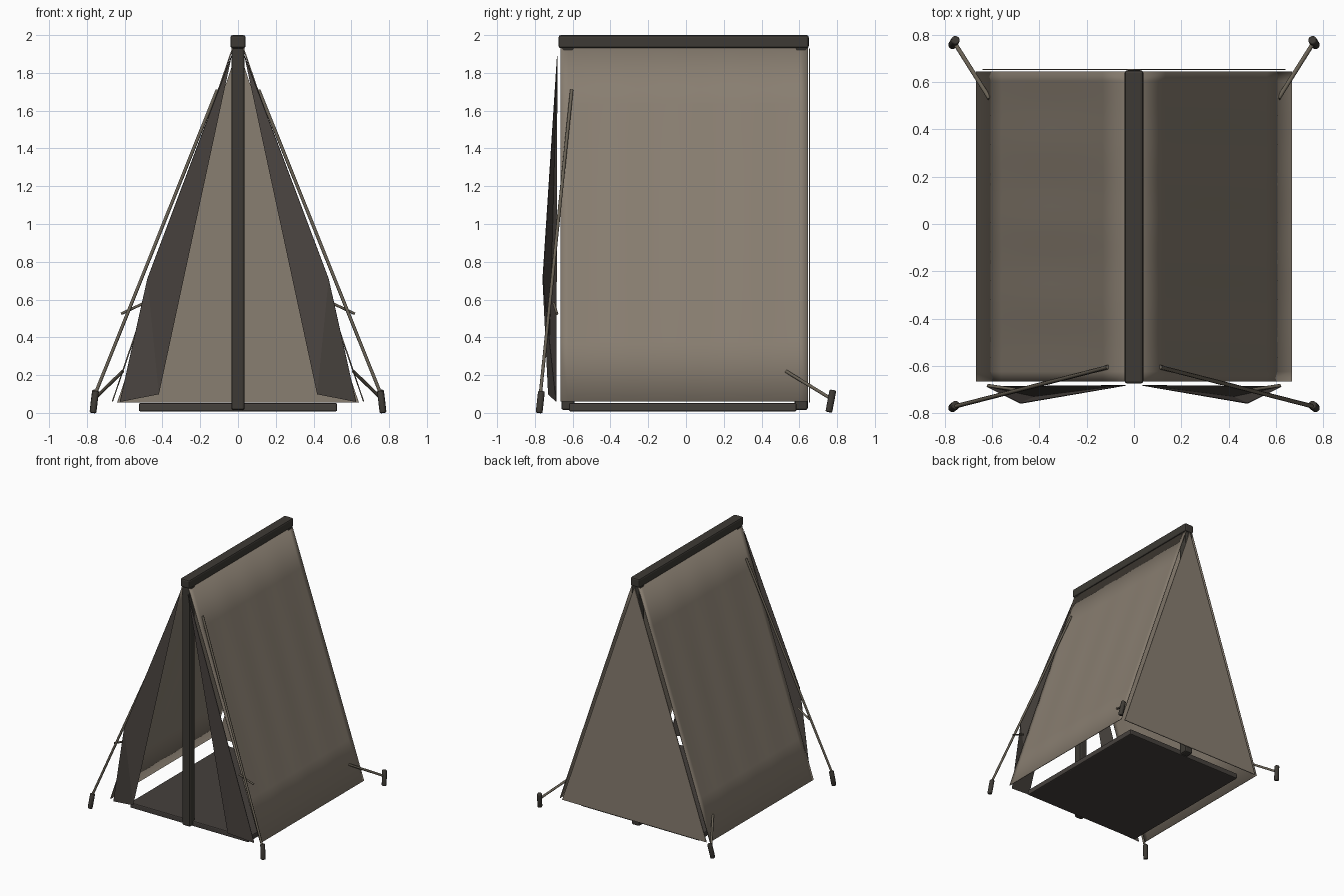
import bpy, bmesh, math
from mathutils import Vector

if "Cube" in bpy.data.objects:
    bpy.data.objects.remove(bpy.data.objects["Cube"])


def material(name, rgb):
    m = bpy.data.materials.new(name)
    m.diffuse_color = (*rgb, 1)
    m.use_nodes = True
    m.node_tree.nodes["Principled BSDF"].inputs["Base Color"].default_value = m.diffuse_color
    return m


CANVAS = material("tan canvas", (0.25, 0.21, 0.165))
FLAP = material("dark canvas", (0.072, 0.061, 0.054))
WOOD = material("dark wood", (0.047, 0.042, 0.035))
ROPE = material("rope", (0.14, 0.12, 0.09))
MAT = material("groundsheet", (0.06, 0.052, 0.046))


def mesh_object(name, verts, faces, mat, thickness=0.0, smooth=False):
    me = bpy.data.meshes.new(name)
    me.from_pydata(verts, [], faces)
    bm = bmesh.new()
    bm.from_mesh(me)
    bmesh.ops.recalc_face_normals(bm, faces=bm.faces)
    bm.to_mesh(me)
    bm.free()
    me.materials.append(mat)
    ob = bpy.data.objects.new(name, me)
    bpy.context.collection.objects.link(ob)
    if thickness:
        s = ob.modifiers.new("cloth thickness", 'SOLIDIFY')
        s.thickness = thickness
        s.offset = 0
    if smooth:
        me.shade_smooth()
    return ob


def box(name, lo, hi, mat, bevel):
    bpy.ops.mesh.primitive_cube_add(size=1, location=[(a + b) / 2 for a, b in zip(lo, hi)])
    ob = bpy.context.object
    ob.name = name
    ob.scale = [b - a for a, b in zip(lo, hi)]
    bpy.ops.object.transform_apply(location=False, rotation=False, scale=True)
    ob.data.materials.append(mat)
    b = ob.modifiers.new("worn edges", 'BEVEL')
    b.width = bevel
    b.segments = 2
    return ob


def rod(name, a, b, radius, mat, sides=8, bevel=0.0):
    a, b = Vector(a), Vector(b)
    d = b - a
    bpy.ops.mesh.primitive_cylinder_add(vertices=sides, radius=radius, depth=d.length,
                                        location=(a + b) / 2,
                                        rotation=d.to_track_quat('Z', 'Y').to_euler())
    ob = bpy.context.object
    ob.name = name
    ob.data.materials.append(mat)
    if bevel:
        m = ob.modifiers.new("rounded ends", 'BEVEL')
        m.width = bevel
        m.segments = 2
    bpy.ops.object.shade_smooth_by_angle(angle=math.radians(50))
    return ob


# Timber frame and floor
box("ridge_beam", (-0.04, -0.675, 1.93), (0.04, 0.65, 2.0), WOOD, 0.012)
box("front_post", (-0.035, -0.66, 0.015), (0.035, -0.59, 1.94), WOOD, 0.012)
box("back_post", (-0.035, 0.575, 0.015), (0.035, 0.645, 1.94), WOOD, 0.012)
box("groundsheet", (-0.525, -0.62, 0.008), (0.525, 0.585, 0.052), MAT, 0.008)

# Back wall
mesh_object("back_wall", [(-0.64, 0.653, 0.055), (0.64, 0.653, 0.055), (0, 0.653, 1.93)],
            [(0, 1, 2)], CANVAS, 0.006)

for side, s in (("left", -1), ("right", 1)):
    # Sloping roof sheet with faint ripples along its length
    ny, nz = 32, 6
    verts, faces = [], []
    for i in range(ny + 1):
        y = -0.665 + 1.31 * i / ny
        for j in range(nz + 1):
            t = j / nz
            ripple = 0.002 * math.sin(math.pi * t) * math.cos(2 * math.pi * y / 0.33)
            verts.append((s * (0.022 + 0.643 * t + ripple), y, 1.95 - 1.89 * t))
            if i < ny and j < nz:
                k = i * (nz + 1) + j
                faces.append((k, k + 1, k + nz + 2, k + nz + 1))
    mesh_object(side + "_roof", verts, faces, CANVAS, 0.006, smooth=True)

    # Door flap, folded outward
    mesh_object(side + "_door_flap",
                [(s * 0.035, -0.682, 1.89), (s * 0.48, -0.758, 0.71),
                 (s * 0.42, -0.73, 0.10), (s * 0.625, -0.687, 0.06)],
                [(0, 1, 2), (1, 3, 2), (0, 2, 3)], FLAP, 0.004)
    rod(side + "_flap_tie", (s * 0.50, -0.70, 0.58), (s * 0.618, -0.683, 0.525), 0.007, ROPE)

    # Guy ropes and pegs
    rod(side + "_front_rope", (s * 0.11, -0.605, 1.71), (s * 0.76, -0.772, 0.09), 0.009, ROPE)
    rod(side + "_back_rope", (s * 0.61, 0.53, 0.22), (s * 0.76, 0.768, 0.075), 0.009, ROPE)
    rod(side + "_front_peg", (s * 0.768, -0.778, 0.0), (s * 0.754, -0.765, 0.115),
        0.019, WOOD, 10, 0.006)
    rod(side + "_back_peg", (s * 0.768, 0.756, 0.005), (s * 0.754, 0.778, 0.12),
        0.019, WOOD, 10, 0.006)
